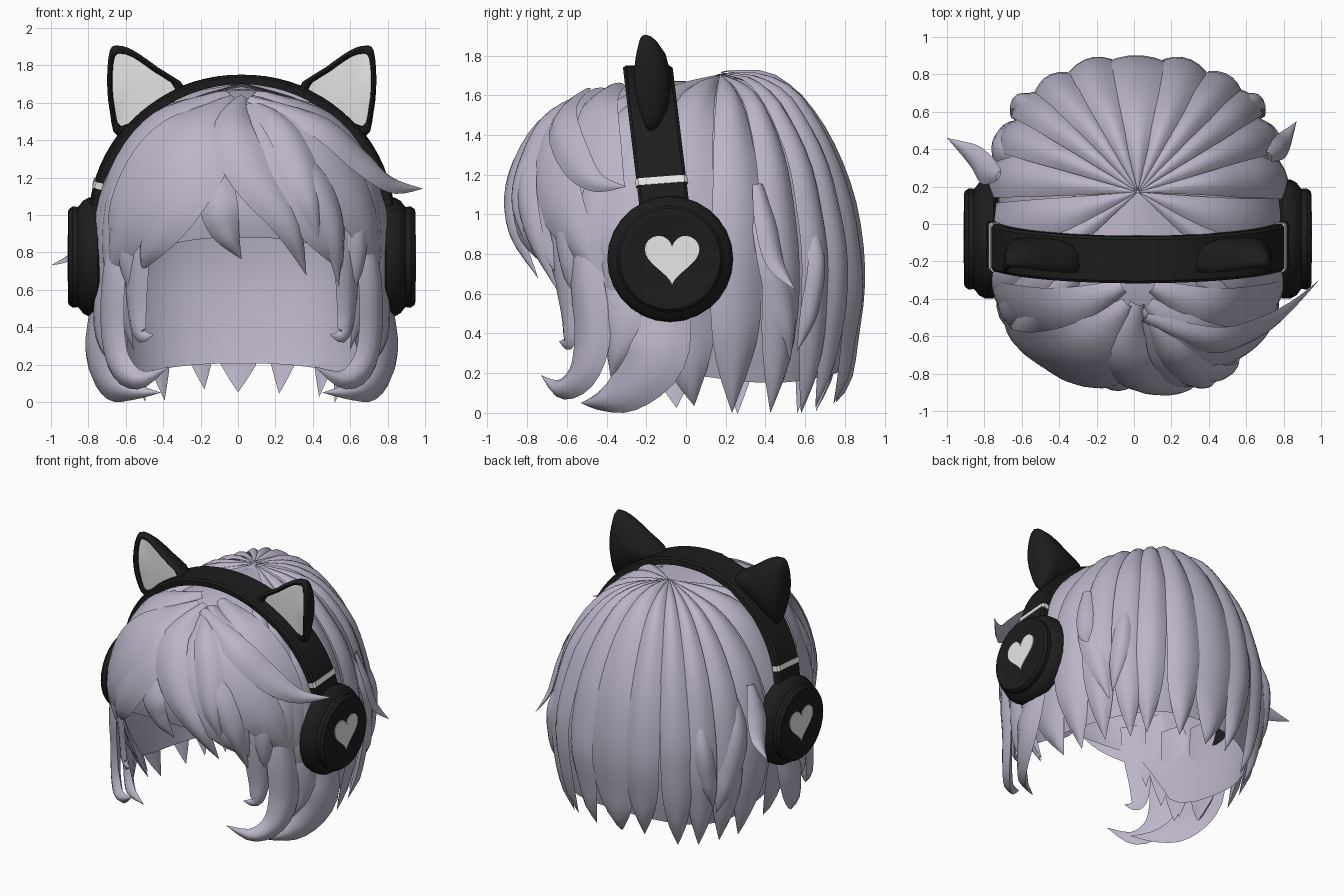
import bpy, bmesh, math, random
from mathutils import Vector

if "Cube" in bpy.data.objects:
    bpy.data.objects.remove(bpy.data.objects["Cube"])

random.seed(4)
CX = 0.02                      # symmetry plane of hair and headset


def material(name, rgb):
    m = bpy.data.materials.new(name)
    m.diffuse_color = (*rgb, 1)
    m.use_nodes = True
    m.node_tree.nodes["Principled BSDF"].inputs["Base Color"].default_value = m.diffuse_color
    return m


HAIR = material("lilac_hair", (0.50, 0.46, 0.58))
BLACK = material("black_plastic", (0.012, 0.012, 0.013))
PALE = material("pale_grey", (0.82, 0.82, 0.82))


def finish(bm, name, mats, angle=40):
    bmesh.ops.remove_doubles(bm, verts=bm.verts, dist=0.0004)
    bmesh.ops.recalc_face_normals(bm, faces=bm.faces)
    me = bpy.data.meshes.new(name)
    bm.to_mesh(me)
    bm.free()
    ob = bpy.data.objects.new(name, me)
    bpy.context.collection.objects.link(ob)
    for m in mats:
        me.materials.append(m)
    bpy.ops.object.select_all(action='DESELECT')
    ob.select_set(True)
    bpy.context.view_layer.objects.active = ob
    bpy.ops.object.shade_smooth_by_angle(angle=math.radians(angle))
    return ob


def spline(pts, t, closed=False):
    """Catmull-Rom through points of any dimension; t counts points."""
    n = len(pts)
    if not closed:
        t = max(0, min(t, n - 1.0001))
    i = int(t)
    u = t - i
    get = (lambda k: pts[k % n]) if closed else (lambda k: pts[max(0, min(k, n - 1))])
    return [0.5 * (2 * b + (c - a) * u + (2 * a - 5 * b + 4 * c - d) * u * u
                   + (3 * b - a - 3 * c + d) * u ** 3)
            for a, b, c, d in zip(get(i - 1), get(i), get(i + 1), get(i + 2))]


def skin(bm, rings, close=True):
    """Join rings of points with quads; returns faces and vertices."""
    vs = [[bm.verts.new(p) for p in r] for r in rings]
    out, n = [], len(rings[0])
    for a, b in zip(vs, vs[1:]):
        for j in range(n if close else n - 1):
            k = (j + 1) % n
            out.append(bm.faces.new((a[j], a[k], b[k], b[j])))
    return out, vs


# Head of hair as a surface: angle th (0 = back, 180 = front), s = distance down from crown
BACK = [(0, 1.71), (.35, 1.68), (.6, 1.54), (.8, 1.32), (.93, 1.05), (1, .75), (.98, .5), (.92, .25), (.84, .05)]
FRONT = [(0, 1.69), (.38, 1.685), (.66, 1.6), (.86, 1.4), (.97, 1.2), (1, 1.0), (.95, .8), (.85, .6), (.75, .4)]


def surf(th, s, off=0.0):
    a = math.radians(th)
    w = (1 - math.cos(a)) / 2
    (fb, zb), (ff, zf) = spline(BACK, s), spline(FRONT, s)
    f, z = fb + (ff - fb) * w, zb + (zf - zb) * w
    z -= math.sin(a) ** 2 * (0.07 * min(s, 1) + 0.15 * max(0, s - 4) / 4)
    power = lambda v: math.copysign(abs(v) ** 0.8, v)
    p = Vector((CX + f * (0.74 + 0.006 * s) * power(math.sin(a)),
                0.17 * (1 - f) + f * 0.86 * power(math.cos(a)), z))
    return p + (p - Vector((CX, 0, 0.9))).normalized() * off


def lock(bm, path, widths, bump=0.04, rows=18):
    """Tapered lock of hair: ridged outside, flat inside."""
    n = len(path) - 1
    pts = [Vector(spline(path, n * i / rows)) for i in range(rows + 1)]
    m = len(widths) - 1
    rings = []
    for i, p in enumerate(pts):
        w = max(0.0, spline([(v,) for v in widths], m * i / rows)[0])
        if i == rows:
            w = 0
        tan = (pts[min(i + 1, rows)] - pts[max(i - 1, 0)]).normalized()
        out = p - Vector((CX, 0, min(0.9, p.z)))
        out = (out - tan * out.dot(tan)).normalized()
        side = tan.cross(out)
        h = bump * min(1, w / 0.06)
        ring = [p + side * w * u + out * h * (1 - u * u) for u in (-1, -.6, -.2, .2, .6, 1)]
        rings.append(ring + [p - out * h * 0.35])
    skin(bm, rings)


def surf_lock(bm, coords, widths, off=0.02, bump=0.04):
    n = len(coords) - 1
    lock(bm, [surf(180 - d, s, off if j else -0.025) for j, (d, s) in enumerate(coords)], widths, bump)


# Inner cap with an open face
bm = bmesh.new()
cap = []
for i in range(61):
    th = i * 6
    k = max(0, min(1, (abs(180 - th) - 45) / 22))
    end = 5.6 + 1.65 * k
    cap.append([surf(th, end * j / 20, -0.022) for j in range(21)])
skin(bm, cap, close=False)
finish(bm, "hair_cap", [HAIR])

# Back hair: locks fanning from the crown
bm = bmesh.new()
COUNT, STEP = 15, 15.4
for i in range(COUNT):
    th = (i - (COUNT - 1) / 2) * STEP
    end = 7.98 - random.random() * 0.25
    ss = [0.05 + (end - 0.05) * j / 10 for j in range(11)]
    lean = random.uniform(-3, 3)
    path = [surf(th + lean * (j / 10) ** 2, s, random.uniform(0, .012)) for j, s in enumerate(ss)]
    half = [(surf(th + STEP / 2, s) - surf(th - STEP / 2, s)).length * 0.55 for s in ss]
    taper = [1, 1, 1, 1, 1, 1, 1, 1, .95, .62, 0]
    lock(bm, path, [h * t for h, t in zip(half, taper)], 0.04, 22)
finish(bm, "back_hair", [HAIR])

# Side hair, the same on both sides
bm = bmesh.new()
for sg in (1, -1):
    for d, end, w in ((73, 7.7, .13), (60, 7.4, .12), (50, 6.8, .09)):
        surf_lock(bm, [(sg * d, 1.2 + (end - 1.2) * j / 6) for j in range(7)],
                  [.03, w * .8, w, w, w * .9, w * .6, 0], 0.0)
    # loose layers behind the ear cup
    surf_lock(bm, [(sg * 110, 3.2), (sg * 113, 4.6), (sg * 119, 5.8), (sg * 124, 6.7)], [.02, .08, .08, 0], .025)
    surf_lock(bm, [(sg * 134, 3.6), (sg * 133, 4.8), (sg * 130, 5.8), (sg * 126, 6.5)], [.02, .06, .06, 0], .035)
    # inward curls framing the face
    M = lambda pts: [(CX + sg * x, y, z) for x, y, z in pts]
    lock(bm, M([(.72, -.1, .85), (.76, -.13, .5), (.78, -.17, .28), (.70, -.3, .12), (.58, -.43, .06), (.43, -.53, .05)]),
         [.12, .16, .17, .12, .05, 0], .05)
    lock(bm, M([(.62, -.5, 1.05), (.68, -.5, .7), (.69, -.47, .4), (.65, -.52, .2), (.54, -.63, .12), (.39, -.73, .19)]),
         [.07, .10, .11, .09, .05, 0], .05)
    lock(bm, M([(.54, -.64, 1.0), (.56, -.62, .78), (.56, -.58, .5), (.54, -.59, .36), (.47, -.64, .36)]),
         [.08, .09, .07, .045, 0], .03)
    lock(bm, M([(.66, -.36, .9), (.72, -.36, .6), (.74, -.33, .4), (.68, -.38, .18)]), [.08, .12, .11, 0], .04)
# single stray tips
lock(bm, [(-.72, .26, 1.15), (-.79, .29, .93), (-.86, .37, .79), (-1.0, .46, .73)], [.03, .08, .06, 0], .03)
lock(bm, [(.72, .36, 1.15), (.77, .4, .95), (.81, .45, .75), (.87, .55, .62)], [.03, .06, .05, 0], .03)
finish(bm, "side_hair", [HAIR])

# Bangs sweeping from the parting
bm = bmesh.new()
for sg in (1, -1):
    surf_lock(bm, [(sg * 8, 1.4), (sg * 38, 2.3), (sg * 56, 3.4), (sg * 67, 4.8), (sg * 72, 6.0)],
              [.04, .15, .18, .13, 0], .0)
    surf_lock(bm, [(sg * 3, 2.0), (sg * 10, 3.2), (sg * 20, 4.3), (sg * 31, 5.2), (sg * 42, 6.0)],
              [.04, .14, .17, .13, 0], .0)
surf_lock(bm, [(-4, 1.7), (-18, 2.7), (-32, 3.7), (-48, 4.8), (-64, 5.9)], [.04, .18, .22, .16, 0], .015)
surf_lock(bm, [(4, 1.7), (20, 2.6), (36, 3.6), (54, 4.8), (74, 6.2)], [.04, .16, .18, .12, 0], .015)
surf_lock(bm, [(0, 1.7), (-3, 2.8), (2, 4), (13, 5.2), (23, 6.4)], [.04, .12, .12, .08, 0], .025)
surf_lock(bm, [(2, 1.8), (13, 2.7), (19, 3.6), (22, 4.6), (27, 5.7)], [.03, .09, .10, .07, 0], .035)
surf_lock(bm, [(-7, 3.2), (-6, 4.6), (-4, 5.4), (0, 6.2)], [.05, .10, .08, 0], -.01)
surf_lock(bm, [(8, 2.5), (22, 3.8), (32, 5), (40, 6.4)], [.04, .09, .08, 0], .025)
lock(bm, [(.06, -.5, 1.62), (.42, -.62, 1.48), (.66, -.56, 1.28), (.82, -.45, 1.16), (.99, -.3, 1.14)],
     [.03, .09, .09, .05, 0], .03)
finish(bm, "bangs", [HAIR])


# Headband arch and its pale stripes
def arch(name, t0, t1, steps, grow, mat):
    bm = bmesh.new()
    rings = []
    for i in range(steps + 1):
        t = math.radians(t0 + (t1 - t0) * i / steps)
        ring = []
        for y, r in ((-.125, -.05), (-.125, -.012), (-.11, 0), (.11, 0), (.125, -.012), (.125, -.05)):
            r += grow
            y += math.copysign(grow, y)
            z = 0.95 + (0.80 + r) * math.sin(t)
            ring.append((CX + (0.82 + r) * math.cos(t), -.19 + (1.72 - z) * .12 + y, z + y * .08 * abs(math.cos(t))))
        rings.append(ring)
    _, vs = skin(bm, rings)
    bm.faces.new(vs[0])
    bm.faces.new(vs[-1])
    finish(bm, name, [mat], 35)


arch("headband", 0, 180, 40, 0, BLACK)
arch("right_band_stripe", 14.8, 17.4, 2, .006, PALE)
arch("left_band_stripe", 162.6, 165.2, 2, .006, PALE)

CUP = [(.745, 0), (.745, .27), (.755, .3), (.77, .317), (.82, .317), (.85, .30), (.868, .275), (.875, .268),
       (.905, .27), (.925, .255), (.93, .235), (.925, .22), (.925, 0)]
EAR = [(.30, 1.67), (.45, 1.79), (.58, 1.88), (.66, 1.905), (.705, 1.88), (.72, 1.72), (.705, 1.55), (.66, 1.42), (.48, 1.53)]
for sg, label in ((1, "right"), (-1, "left")):
    # ear cup turned around the x axis
    bm = bmesh.new()
    skin(bm, [[(CX + sg * x, -.08 + r * math.cos(k * math.tau / 28), .775 + r * math.sin(k * math.tau / 28))
               for k in range(28)] for x, r in CUP])
    finish(bm, label + "_ear_cup", [BLACK], 35)

    # heart plate
    bm = bmesh.new()
    rim = []
    for k in range(40):
        t = k * math.tau / 40
        h = 13 * math.cos(t) - 5 * math.cos(2 * t) - 2 * math.cos(3 * t) - math.cos(4 * t)
        rim.append((-.07 + .0086 * 16 * math.sin(t) ** 3, .768 + .0086 * (h + 2.5)))
    _, vs = skin(bm, [[(CX + sg * x, y, z) for y, z in rim] for x in (.923, .931)])
    bm.faces.new(vs[1])
    finish(bm, label + "_heart", [PALE], 35)

    # cat ear: rounded triangle, domed behind, pale recess in front, thinner at tip and foot
    bm = bmesh.new()
    outline = [spline(EAR, k / 3, True) for k in range(27)]
    mx, mz = .58, 1.69
    layers = [(0, -.045), (.80, -.05), (.82, -.075), (.9, -.09), (.97, -.08), (1, -.05),
              (.96, .01), (.84, .055), (.55, .09), (0, .10)]
    rings = []
    for k, y in layers:
        ring = []
        for x, z in outline:
            z = mz + (z - mz) * k
            thin = 1 - .6 * min(1, ((z - 1.67) / .25) ** 2)
            ring.append((CX + sg * (mx + (x - mx) * k), -.17 + y * thin - (z - 1.67) * .05, z))
        rings.append(ring)
    faces, _ = skin(bm, rings)
    for f in faces[:27]:
        f.material_index = 1
    finish(bm, label + "_cat_ear", [BLACK, PALE], 45)
